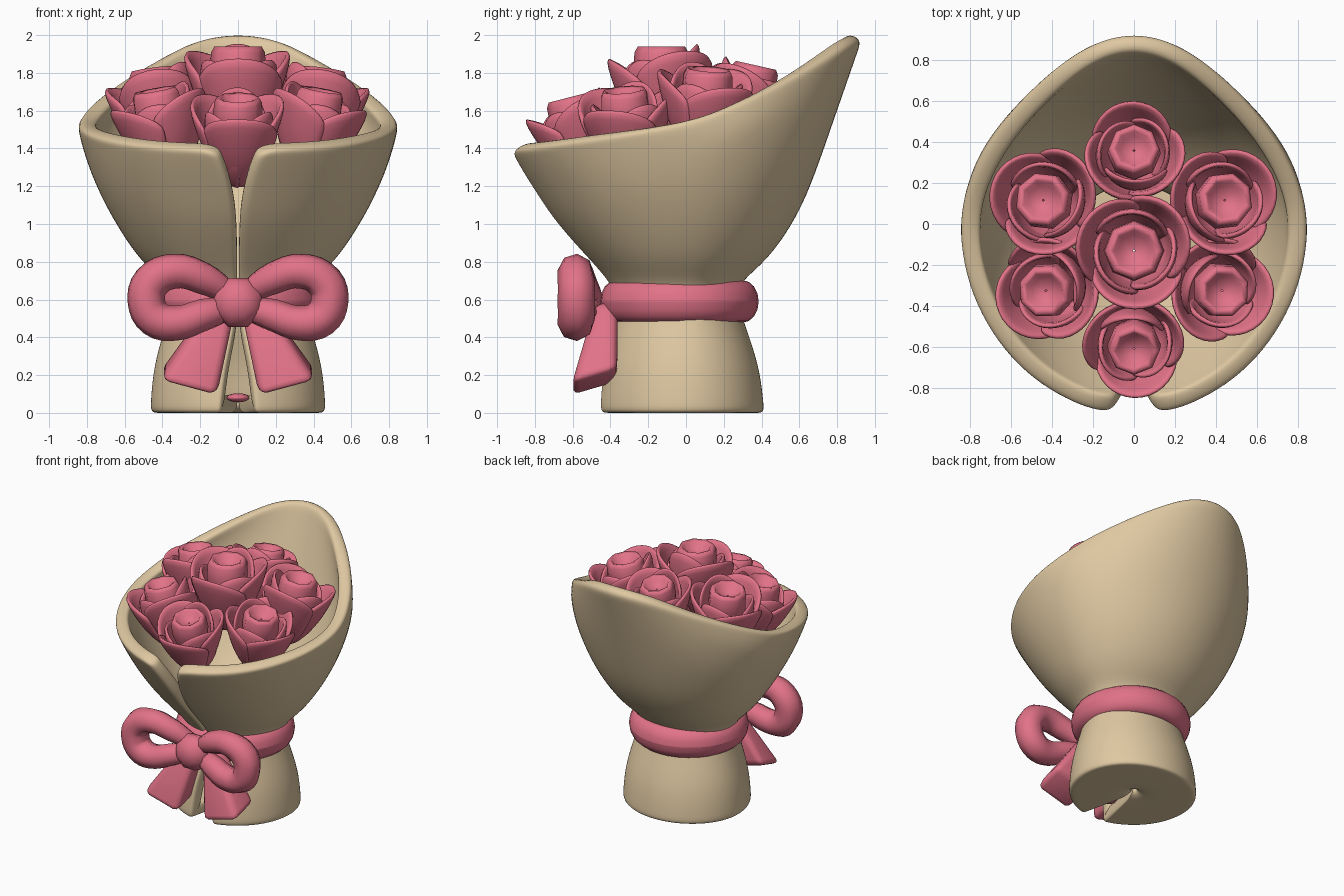
import bpy, bmesh, math
from mathutils import Vector, Matrix

if "Cube" in bpy.data.objects:
    bpy.data.objects.remove(bpy.data.objects["Cube"])


def material(name, rgb):
    m = bpy.data.materials.new(name)
    m.use_nodes = True
    m.diffuse_color = (*rgb, 1)
    m.node_tree.nodes["Principled BSDF"].inputs["Base Color"].default_value = (*rgb, 1)
    return m


PINK = material("rose pink", (0.76, 0.17, 0.245))
TAN = material("kraft tan", (0.74, 0.58, 0.36))


def finish(name, bm, mat, matrix=None):
    mesh = bpy.data.meshes.new(name)
    bm.to_mesh(mesh)
    bm.free()
    mesh.materials.append(mat)
    mesh.shade_smooth()
    ob = bpy.data.objects.new(name, mesh)
    bpy.context.collection.objects.link(ob)
    if matrix:
        ob.matrix_world = matrix
    return ob


def grid(rows, wrap=False):
    """Mesh sheet from rows of points, optionally closed around."""
    bm = bmesh.new()
    vs = [[bm.verts.new(p) for p in row] for row in rows]
    n = len(rows[0])
    for a, b in zip(vs, vs[1:]):
        for c in range(n if wrap else n - 1):
            d = (c + 1) % n
            bm.faces.new((a[c], a[d], b[d], b[c]))
    return bm


def thicken(ob, thickness, levels):
    s = ob.modifiers.new("thickness", "SOLIDIFY")
    s.thickness = thickness
    s.offset = -1
    sub = ob.modifiers.new("rounding", "SUBSURF")
    sub.levels = sub.render_levels = levels


def interp(table, x):
    """Linear lookup of the columns after the first."""
    if x <= table[0][0]:
        return table[0][1:]
    for a, b in zip(table, table[1:]):
        if x <= b[0]:
            t = (x - a[0]) / (b[0] - a[0])
            return [p + (q - p) * t for p, q in zip(a[1:], b[1:])]
    return table[-1][1:]


# Paper wrap: height, side radius, front radius, back radius, slit half width
WRAP = [(0, .47, .47, .42, .09), (.25, .45, .445, .39, .06), (.45, .39, .40, .32, .01),
        (.6, .35, .36, .27, .005), (.7, .40, .41, .29, .005), (.8, .515, .50, .43, .005),
        (1.0, .655, .685, .58, .008), (1.2, .76, .82, .665, .035), (1.35, .815, .92, .72, .095),
        (1.5, .86, .985, .77, .2), (1.7, .805, .985, .84, .2), (2.0, .66, .985, .945, .2)]
RIM = [(-1, 1.40), (-.5, 1.475), (0, 1.575), (.35, 1.685), (.7, 1.84), (.9, 1.95), (1, 1.985)]


def wrap_point(u, z, scale=1):
    side, front, back, gap = interp(WRAP, z)
    slit = math.asin(gap / side)
    a = slit + u * (2 * math.pi - 2 * slit)
    y = -math.cos(a) * (front if math.cos(a) > 0 else back)
    return (side * math.sin(a) * scale, y * scale, z)


cols = [0, .012] + [i / 28 for i in range(1, 28)] + [.988, 1]
rows = [[wrap_point(u, 0, s) for u in cols] for s in (.02, .5, .9, .99)]
rows += [[wrap_point(u, z) for u in cols] for z in (.06, .25, .45, .6, .7, .8)]
for t in (.2, .4, .6, .8, .94, 1):
    row = []
    for u in cols:
        rim = interp(RIM, -math.cos(2 * math.pi * u))[0] - (.03 if u in (0, 1) else 0)
        row.append(wrap_point(u, .8 + (rim - .8) * t))
    rows.append(row)
thicken(finish("paper_wrap", grid(rows), TAN), .095, 2)


# Ribbon band around the waist
def band_ring(k):
    a = 2 * math.pi * k / 16
    r = .335 + .085 * math.cos(a)
    z = .59 + .112 * math.sin(a)
    return [(1.02 * r * math.sin(b), -.035 - r * math.cos(b), z)
            for b in (2 * math.pi * i / 32 for i in range(32))]


finish("ribbon_band", grid([band_ring(k) for k in range(17)], True), PINK)

# Bow knot
bm = bmesh.new()
bmesh.ops.create_uvsphere(bm, u_segments=8, v_segments=6, radius=.14)
finish("bow_knot", bm, PINK,
       Matrix.Translation((0, -.55, .585)) @ Matrix.Rotation(math.pi / 2, 4, "X")
       @ Matrix.Rotation(math.pi / 8, 4, "Z") @ Matrix.Diagonal((1, 1, .8, 1)))

# Bow loops: tapered tubes along a teardrop path (x, y, z, radius)
LOOP = [(.03, -.50, .62, .06), (.18, -.56, .71, .085), (.34, -.585, .75, .093),
        (.46, -.58, .69, .1), (.485, -.58, .59, .1), (.44, -.58, .50, .1),
        (.33, -.585, .475, .093), (.18, -.56, .52, .085), (.03, -.50, .56, .06)]


def bow_loop(side, name):
    cu = bpy.data.curves.new(name, "CURVE")
    cu.dimensions = "3D"
    cu.bevel_depth = 1
    cu.bevel_resolution = 2
    cu.resolution_u = 4
    sp = cu.splines.new("BEZIER")
    sp.bezier_points.add(len(LOOP) - 1)
    for p, (x, y, z, r) in zip(sp.bezier_points, LOOP):
        p.co = (side * x, y, z)
        p.radius = r
        p.handle_left_type = p.handle_right_type = "AUTO"
    cu.materials.append(PINK)
    ob = bpy.data.objects.new(name, cu)
    bpy.context.collection.objects.link(ob)
    bpy.ops.object.select_all(action="DESELECT")
    ob.select_set(True)
    bpy.context.view_layer.objects.active = ob
    bpy.ops.object.convert(target="MESH")


# Bow tails: tapered blocks with rounded edges
def bow_tail(side, name):
    bm = bmesh.new()
    bmesh.ops.create_cube(bm, size=2)
    for v in bm.verts:
        outer, back = v.co.x > 0, v.co.y
        if v.co.z > 0:
            v.co = (.15 if outer else .01, -.42 + .06 * back, .58)
        else:
            v.co = (.41 if outer else .11, -.485 + .12 * back, (.20 if outer else .12) + .035 * back)
        v.co.x *= side
    bmesh.ops.recalc_face_normals(bm, faces=bm.faces)
    ob = finish(name, bm, PINK)
    b = ob.modifiers.new("rounding", "BEVEL")
    b.width, b.segments = .045, 3


for side, label in ((1, "left"), (-1, "right")):
    bow_loop(side, label + "_bow_loop")
    bow_tail(side, label + "_bow_tail")

# Ribbon end seen in the lower slit
bm = bmesh.new()
bmesh.ops.create_uvsphere(bm, u_segments=12, v_segments=8, radius=.06)
finish("ribbon_end", bm, PINK, Matrix.Translation((0, -.28, .08)) @ Matrix.Diagonal((1, 1, .4, 1)))

# Roses: local origin at the top of the bud
BUD = [(.03, -.46), (.10, -.32), (.14, -.13), (.135, -.03), (.118, 0), (.095, -.01), (.075, -.05), (.005, -.06)]
INNER = [(0, .03), (.3, .15), (.7, .2), (1, .195)]
OUTER = [(0, .03), (.25, .14), (.5, .205), (.75, .25), (1, .285)]


def petal(profile, angle, top, spread):
    rows = []
    for j in range(6):
        v = j / 5
        row = []
        for i in range(9):
            u = i / 4 - 1
            t = v * (1 - .27 * abs(u) ** 2.2)
            r = interp(profile, t)[0] + .012 * u
            a = angle + u * spread
            row.append((r * math.cos(a), r * math.sin(a), -.53 + (top + .53) * t))
        rows.append(row)
    return rows


def rose(name, pos, tilt, size):
    out = Vector((pos[0], pos[1] + .13, 0))
    axis = Vector((0, 0, 1)).cross(out) if out.length > .01 else Vector((1, 0, 0))
    heading = math.atan2(out.y, out.x) if out.length > .01 else -math.pi / 2
    m = (Matrix.Translation(pos) @ Matrix.Rotation(tilt, 4, axis)
         @ Matrix.Rotation(heading, 4, "Z") @ Matrix.Scale(size, 4))
    bud = [[(r * math.cos(a), r * math.sin(a), z) for a in (math.pi * k / 4 for k in range(8))]
           for r, z in BUD]
    finish(name + "_bud", grid(bud, True), PINK, m)
    # the petals facing the middle of the bunch stand taller
    for k in range(3):
        a = 2 * math.pi * k / 3
        inner_top = .02 if k == 1 else -.06
        outer_top = -.06 if k == 0 else -.02
        inner = finish(f"{name}_inner_petal_{k + 1}", grid(petal(INNER, a + math.pi / 3, inner_top, 1.15)), PINK, m)
        outer = finish(f"{name}_outer_petal_{k + 1}", grid(petal(OUTER, a, outer_top, 1.2)), PINK, m)
        thicken(inner, .03, 1)
        thicken(outer, .035, 1)


rose("centre_rose", (0, -.13, 1.94), 0, 1.06)
rose("front_rose", (0, -.62, 1.67), .25, .94)
rose("back_rose", (0, .37, 1.84), .22, .93)
for side, label in ((1, "left"), (-1, "right")):
    rose(label + "_front_rose", (side * .44, -.33, 1.71), .2, .97)
    rose(label + "_back_rose", (side * .45, .12, 1.82), .15, 1)
